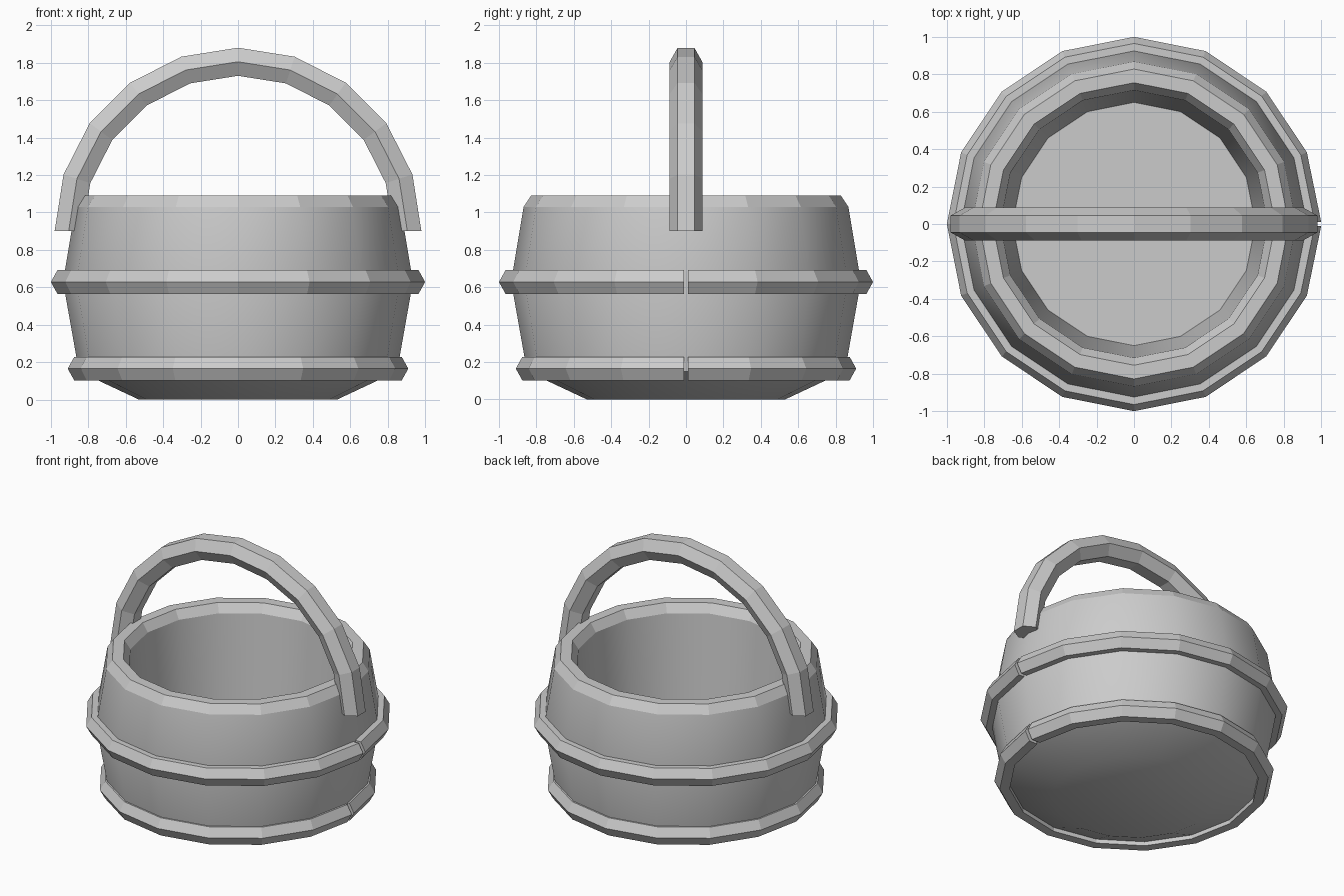
import bpy, bmesh, math

if "Cube" in bpy.data.objects:
    bpy.data.objects.remove(bpy.data.objects["Cube"])

SIDES = 16

grey = bpy.data.materials.new("plain_grey")
grey.diffuse_color = (0.6, 0.6, 0.6, 1)
grey.use_nodes = True
grey.node_tree.nodes["Principled BSDF"].inputs["Base Color"].default_value = grey.diffuse_color


def make_object(name, bm, smooth=False):
    bmesh.ops.recalc_face_normals(bm, faces=bm.faces)
    mesh = bpy.data.meshes.new(name)
    bm.to_mesh(mesh)
    bm.free()
    mesh.materials.append(grey)
    ob = bpy.data.objects.new(name, mesh)
    bpy.context.collection.objects.link(ob)
    if smooth:
        bpy.ops.object.select_all(action='DESELECT')
        ob.select_set(True)
        bpy.context.view_layer.objects.active = ob
        bpy.ops.object.shade_smooth_by_angle(angle=math.radians(30))
    return ob


def bridge(bm, loops, closed_path, closed_section):
    """Join neighbouring cross-sections with quads."""
    n, m = len(loops), len(loops[0])
    for i in range(n if closed_path else n - 1):
        a, b = loops[i], loops[(i + 1) % n]
        for j in range(m if closed_section else m - 1):
            k = (j + 1) % m
            bm.faces.new((a[j], a[k], b[k], b[j]))


def lathe(name, profile, smooth=False, closed=True, gap=0.0):
    """Turn an (r, z) profile about z; a gap leaves the ring open at +x."""
    bm = bmesh.new()
    loops = []
    for i in range(SIDES + (1 if gap else 0)):
        a = 2 * math.pi * i / SIDES
        section = []
        for r, z in profile:
            x, y = r * math.cos(a), r * math.sin(a)
            if gap and i in (0, SIDES):
                y = gap if i == 0 else -gap
            section.append(bm.verts.new((x, y, z)))
        loops.append(section)
    bridge(bm, loops, not gap, closed)
    if gap:
        bm.faces.new(loops[0])
        bm.faces.new(loops[-1])
    if not closed:
        bm.faces.new([s[0] for s in loops])
        bm.faces.new([s[-1] for s in loops])
    return make_object(name, bm, smooth)


# Barrel body: underside, bulging wall, and the inside down to the floor
lathe("bucket_body", [(0.53, 0.0), (0.85, 0.15), (0.935, 0.63), (0.868, 1.03),
                      (0.715, 1.03), (0.65, 0.16)], smooth=True, closed=False)

# Bevelled rim on top of the wall
lathe("rim", [(0.868, 1.03), (0.828, 1.09), (0.755, 1.09), (0.715, 1.03)])

# Two hoops, each split at the right side
for name, r, z, inner in (("lower_hoop", 0.91, 0.165, 0.81),
                          ("middle_hoop", 1.0, 0.628, 0.90)):
    lathe(name, [(r - 0.035, z - 0.063), (r, z), (r - 0.035, z + 0.063),
                 (inner, z + 0.063), (inner, z - 0.063)], gap=0.012)

# Arched handle with a six-sided section
bm = bmesh.new()
section = [(0.98, -0.045), (0.98, 0.045), (0.905, 0.087),
           (0.83, 0.045), (0.83, -0.045), (0.905, -0.087)]
loops = []
for i in range(11):
    a = math.pi * i / 10
    loops.append([bm.verts.new((r * math.cos(a), y, 0.90 + r * math.sin(a)))
                  for r, y in section])
bridge(bm, loops, False, True)
bm.faces.new(loops[0])
bm.faces.new(loops[-1])
make_object("handle", bm)
